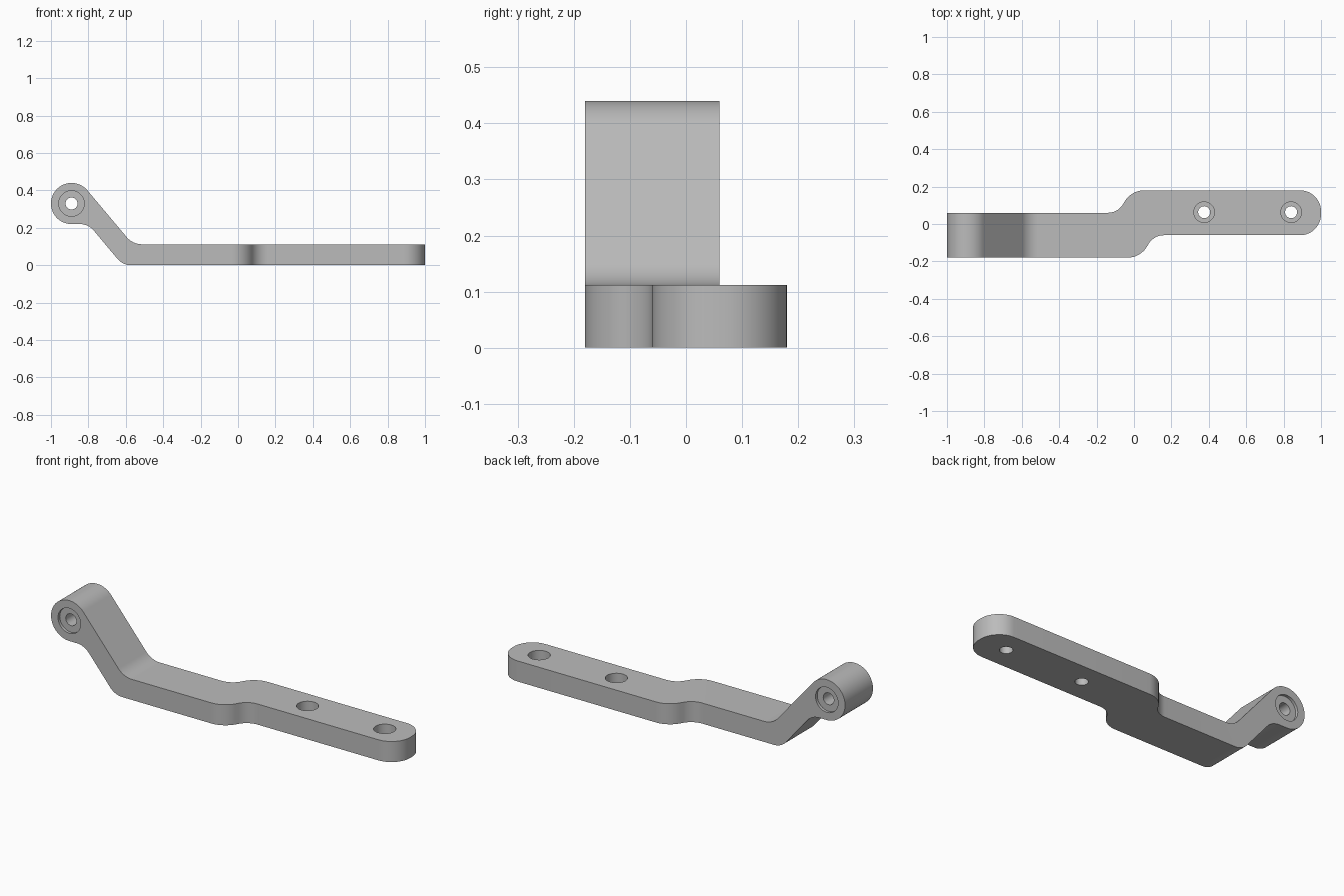
import bpy
import bmesh
from math import cos, sin, radians, pi
from mathutils import Vector, Matrix

cube = bpy.data.objects.get("Cube")
if cube:
    bpy.data.objects.remove(cube)

grey = bpy.data.materials.new("plain_grey")
grey.use_nodes = True
COLOUR = (0.5, 0.5, 0.5, 1)
grey.diffuse_color = COLOUR
grey.node_tree.nodes["Principled BSDF"].inputs["Base Color"].default_value = COLOUR


def rounded(corners, steps=12):
    """Outline with each corner (x, y, tangent length) replaced by an arc."""
    points = []
    for i, (x, y, t) in enumerate(corners):
        p = Vector((x, y))
        if t == 0:
            points.append(p)
            continue
        a = (Vector(corners[i - 1][:2]) - p).normalized()
        b = (Vector(corners[(i + 1) % len(corners)][:2]) - p).normalized()
        half = a.angle(b) / 2
        start, end = p + a * t, p + b * t
        centre = p + (a + b).normalized() * t / cos(half)
        u, v = start - centre, end - centre
        sweep = u.angle(v)
        for k in range(steps + 1):
            f = k / steps
            points.append(centre + (u * sin((1 - f) * sweep) + v * sin(f * sweep)) / sin(sweep))
    return points


def prism(name, outline, low, high, place):
    """Extrude an outline; place maps (u, v, depth) to a 3D position."""
    bm = bmesh.new()
    face = bm.faces.new([bm.verts.new(place(p.x, p.y, low)) for p in outline])
    new = bmesh.ops.extrude_face_region(bm, geom=[face])["geom"]
    shift = Vector(place(0, 0, high)) - Vector(place(0, 0, low))
    bmesh.ops.translate(bm, vec=shift, verts=[g for g in new if isinstance(g, bmesh.types.BMVert)])
    bmesh.ops.recalc_face_normals(bm, faces=bm.faces)
    mesh = bpy.data.meshes.new(name)
    bm.to_mesh(mesh)
    bm.free()
    mesh.materials.append(grey)
    obj = bpy.data.objects.new(name, mesh)
    bpy.context.collection.objects.link(obj)
    return obj


def combine(target, tool, operation):
    """Apply a boolean and discard the tool."""
    tool.hide_render = True
    mod = target.modifiers.new("cut", "BOOLEAN")
    mod.operation, mod.object, mod.solver = operation, tool, "EXACT"
    bpy.context.view_layer.objects.active = target
    bpy.ops.object.modifier_apply(modifier=mod.name)
    bpy.data.objects.remove(tool)


def circle(x, y, r, n=48):
    return [Vector((x + r * cos(2 * pi * k / n), y + r * sin(2 * pi * k / n))) for k in range(n)]


def flat(u, v, d):
    return (u, v, d)


def upright(u, v, d):
    return (u, d, v)


# Side profile: round eye, sloping neck and flat bar
EYE_X, EYE_Z, EYE_R, THICK = -0.89, 0.33, 0.11, 0.112
eye = [(EYE_X + EYE_R * cos(radians(a)), EYE_Z + EYE_R * sin(radians(a)), 0)
       for a in range(40, 271, 5)]
side = eye + [(-0.80, 0.22, 0.045), (-0.616, 0, 0.045), (1.1, 0, 0),
              (1.1, THICK, 0), (-0.563, THICK, 0.05)]
bracket = prism("offset_bracket", rounded(side), -0.3, 0.3, upright)

# Plan outline: two straight lengths joined by a sideways step
plan = [(-1.1, -0.18, 0), (0.035, -0.18, 0.07), (0.105, -0.06, 0.055),
        (1, -0.06, 0.112), (1, 0.18, 0.112), (-0.015, 0.18, 0.07),
        (-0.085, 0.06, 0.055), (-1.1, 0.06, 0)]
combine(bracket, prism("plan_cutter", rounded(plan), -0.2, 0.7, flat), "INTERSECT")

# Counterbored screw holes through the bar
for x in (0.375, 0.84):
    combine(bracket, prism("screw_hole", circle(x, 0.063, 0.032), -0.1, 0.3, flat), "DIFFERENCE")
    combine(bracket, prism("screw_recess", circle(x, 0.063, 0.055), 0.045, 0.3, flat), "DIFFERENCE")

# Pivot hole through the eye with a shallow recess on each side
combine(bracket, prism("pivot_hole", circle(EYE_X, EYE_Z, 0.032), -0.4, 0.3, upright), "DIFFERENCE")
for low, high in ((-0.4, -0.165), (0.045, 0.3)):
    combine(bracket, prism("pivot_recess", circle(EYE_X, EYE_Z, 0.068), low, high, upright),
            "DIFFERENCE")

bpy.ops.object.select_all(action="DESELECT")
bracket.select_set(True)
bpy.context.view_layer.objects.active = bracket
bpy.ops.object.shade_smooth_by_angle(angle=radians(30))
